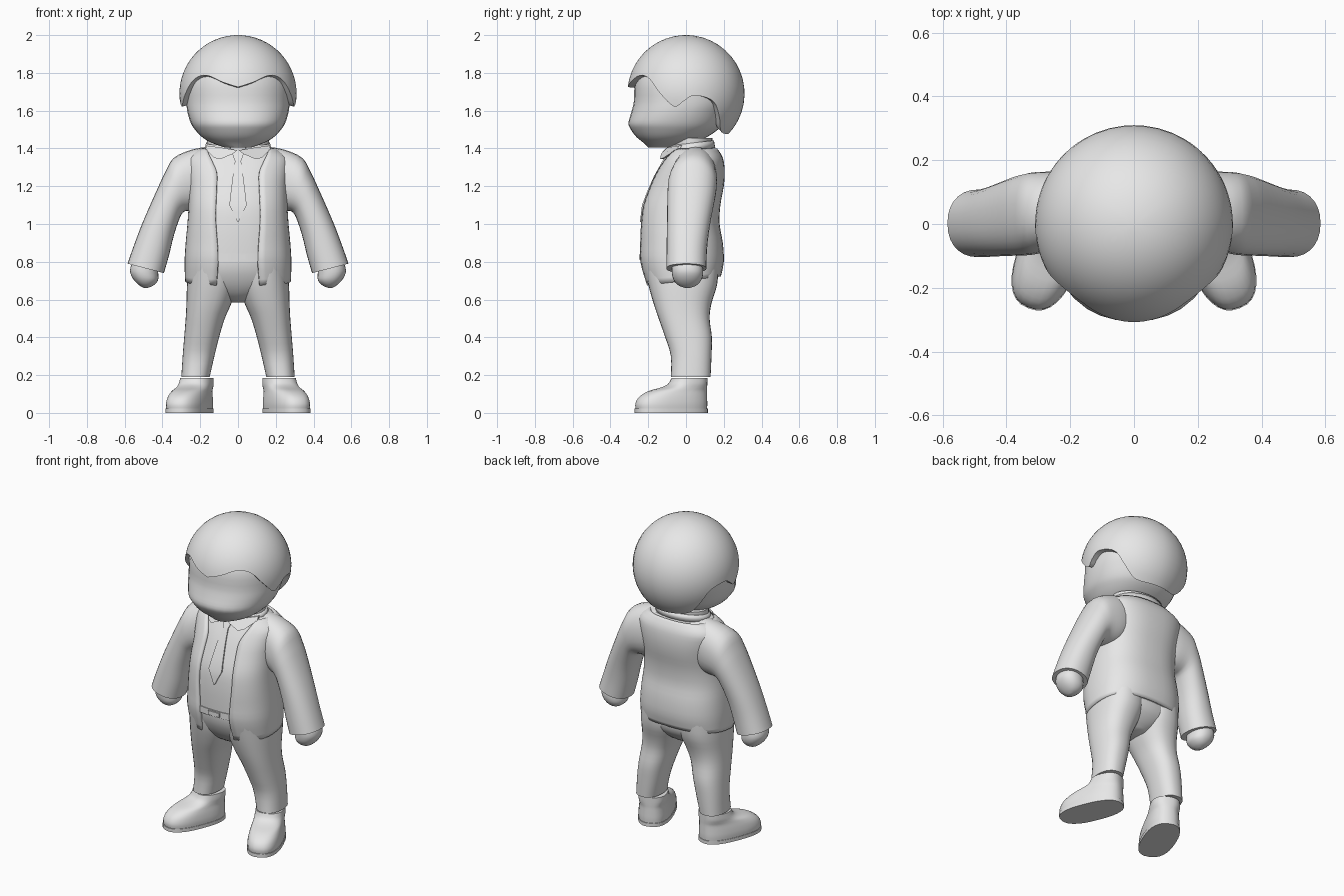
import bpy, bmesh, math
from mathutils import Vector, Matrix

if "Cube" in bpy.data.objects:
    bpy.data.objects.remove(bpy.data.objects["Cube"])

grey = bpy.data.materials.new("plain_grey")
grey.diffuse_color = (0.8, 0.8, 0.8, 1)
grey.use_nodes = True
grey.node_tree.nodes["Principled BSDF"].inputs["Base Color"].default_value = grey.diffuse_color


def smooth_rows(rows, k=3):
    """Catmull-Rom interpolation between rows of section values."""
    out = []
    for i in range(len(rows) - 1):
        a, b = rows[max(i - 1, 0)], rows[i]
        c, d = rows[i + 1], rows[min(i + 2, len(rows) - 1)]
        for j in range(k):
            t = j / k
            out.append([0.5 * (2 * q + (r - p) * t + (2 * p - 5 * q + 4 * r - s) * t * t
                               + (3 * q - p - 3 * r + s) * t ** 3)
                        for p, q, r, s in zip(a, b, c, d)])
    out.append(list(rows[-1]))
    return out


def power(v, e):
    return math.copysign(abs(v) ** e, v)


def section(cx, rx, y0, y1, z, n=32, e=0.85, start=0.0):
    """Horizontal rounded section from the front round to the front again."""
    cy, ry = (y0 + y1) / 2, (y1 - y0) / 2
    steps = n + 1 if start else n
    pts = []
    for i in range(steps):
        t = start + (2 * math.pi - 2 * start) * i / n
        pts.append(Vector((cx + rx * power(math.sin(t), e), cy - ry * power(math.cos(t), e), z)))
    return pts


def loft(name, rings, closed=True, caps=True, mirror=False, solid=0, angle=42):
    bm = bmesh.new()
    vs = [[bm.verts.new(p) for p in r] for r in rings]
    n = len(vs[0])
    for a, b in zip(vs, vs[1:]):
        for i in range(n if closed else n - 1):
            j = (i + 1) % n
            bm.faces.new((a[i], a[j], b[j], b[i]))
    if caps:
        bm.faces.new(vs[0])
        bm.faces.new(vs[-1])
    bmesh.ops.recalc_face_normals(bm, faces=bm.faces)
    me = bpy.data.meshes.new(name)
    bm.to_mesh(me)
    bm.free()
    me.materials.append(grey)
    me.shade_smooth()
    me.set_sharp_from_angle(angle=math.radians(angle))
    ob = bpy.data.objects.new(name, me)
    bpy.context.collection.objects.link(ob)
    if solid:
        m = ob.modifiers.new("thickness", 'SOLIDIFY')
        m.thickness, m.offset = solid, -1
    if mirror:
        m = ob.modifiers.new("mirror", 'MIRROR')
        m.use_mirror_merge = False
    return ob


def plate(name, pts, t=0.009, mirror=False):
    front = [Vector(p) for p in pts]
    return loft(name, [front, [p + Vector((0, t, 0)) for p in front]], mirror=mirror)


# head: z, half width, front, back
head = [(1.405, .07, -.20, -.05), (1.43, .14, -.225, .04), (1.46, .19, -.262, .11),
        (1.50, .228, -.292, .17), (1.535, .25, -.305, .20), (1.59, .267, -.29, .225),
        (1.65, .274, -.276, .25), (1.75, .272, -.27, .255), (1.83, .235, -.235, .23),
        (1.90, .15, -.15, .15)]
loft("head", [section(0, w, f, b, z, e=.9) for z, w, f, b in smooth_rows(head)])

# hair: spherical cap with a wavy lower edge, angle from front -> edge height
edge = [(0, 1.725), (15, 1.75), (34, 1.787), (50, 1.768), (64, 1.69), (78, 1.622), (88, 1.652),
        (97, 1.68), (110, 1.67), (120, 1.64), (128, 1.57), (137, 1.505), (150, 1.48), (180, 1.475)]
half = smooth_rows(edge, 4)
R, CZ = .31, 1.69
columns = half + [(360 - a, z) for a, z in half[-2:0:-1]]


def hair_ring(f, r):
    pts = []
    for a, z in columns:
        p = max(.02, f) * math.acos(max(-1, (z - CZ) / R))
        t = math.radians(a)
        pts.append(Vector((r * math.sin(p) * math.sin(t), -r * math.sin(p) * math.cos(t),
                           CZ + r * math.cos(p))))
    return pts


loft("hair", [hair_ring(i / 16, R) for i in range(17)]
     + [hair_ring(1, .272), hair_ring(.8, .265), hair_ring(.4, .26)])

# neck
loft("neck", [section(0, .165, -.085, .14, z, e=1) for z in (1.30, 1.40, 1.455)])

# jacket: z, half width, front, back, half gap
jacket = [(.70, .28, -.215, .185, .115), (.80, .283, -.25, .20, .108), (.90, .277, -.252, .195, .112),
          (1.0, .268, -.25, .178, .12), (1.1, .262, -.238, .182, .12), (1.2, .262, -.20, .20, .115),
          (1.28, .27, -.162, .205, .115), (1.35, .268, -.12, .195, .145), (1.40, .20, -.088, .165, .168)]
shell = []
for i, (z, w, f, b, g) in enumerate(smooth_rows(jacket)):
    ring = section(0, w, f, b, z, 40, .8, math.asin(min(1, (g / w) ** (1 / .8))))
    if z < .79:  # hem drops toward the front
        for p in ring:
            p.z += .12 * p.y * (.79 - z) / .09
    shell.append(ring)
loft("jacket", shell, closed=False, caps=False, solid=.02, angle=50)

# shirt sits just inside the jacket
shirt = [(z, w - .018, f + .014, b - .018) for z, w, f, b, g in jacket[1:]]
loft("shirt", [section(0, w, f, b, z, 40, .8) for z, w, f, b in smooth_rows(shirt)])


def chest_y(z):
    rows = [(r[0], r[2]) for r in shirt]
    for (a, p), (b, q) in zip(rows, rows[1:]):
        if z <= b:
            return p + (q - p) * (z - a) / (b - a)
    return rows[-1][1]


# tie, made of rows running down the chest
for name, spec in (("tie_knot", [(1.39, .032), (1.365, .028), (1.335, .018)]),
                   ("tie_blade", [(1.335, .016), (1.25, .028), (1.17, .038), (1.1, .046), (1.06, .026), (1.01, .002)])):
    rings = []
    for z, w in spec:
        y = chest_y(z) - .009
        rings.append([Vector((-w, y, z)), Vector((w, y, z)), Vector((w, y + .014, z)), Vector((-w, y + .014, z))])
    loft(name, rings)

# shirt collar: stand around the neck plus two pointed flaps
stand = []
for w, f, b, z in ((.178, -.10, .155, 1.385), (.17, -.092, .148, 1.425)):
    ring = section(0, w, f, b, z, 32, 1, .25)
    for p in ring:
        p.z += .12 * p.y
    stand.append(ring)
loft("collar_stand", stand, closed=False, caps=False, solid=.012)
plate("collar_flap", [(.004, -.118, 1.39), (.03, -.132, 1.37), (.095, -.138, 1.343), (.125, -.12, 1.35),
                      (.172, -.05, 1.395), (.168, -.035, 1.415), (.09, -.1, 1.405)], .014, True)

# belt and buckle
loft("belt", [section(0, .264, -.242, .178, z, 40, .8) for z in (.805, .845)])
plate("buckle", [(x, -.248, z) for x, z in ((-.04, .812), (.04, .812), (.04, .838), (-.04, .838))])

# hips
hips = [(.585, .05, -.08, .06), (.62, .14, -.14, .11), (.68, .24, -.19, .155),
        (.76, .255, -.225, .165), (.84, .255, -.234, .17)]
loft("hips", [section(0, w, f, b, z, 32, .85) for z, w, f, b in smooth_rows(hips)])

# trouser legs: z, inner x, outer x, front, back
leg = [(.19, .15, .30, -.08, .13), (.30, .125, .293, -.08, .135), (.40, .10, .285, -.11, .137),
       (.50, .07, .277, -.145, .125), (.58, .035, .273, -.172, .135), (.68, .0, .27, -.2, .165),
       (.78, .0, .262, -.22, .172)]
loft("trouser_leg", [section((a + b) / 2, (b - a) / 2, f, k, z)
                     for z, a, b, f, k in smooth_rows(leg)], mirror=True)

# shoes, turned outward: z, half width, toe, heel
turn = Matrix.Translation((.215, .025, 0)) @ Matrix.Rotation(math.radians(22), 4, 'Z')


def shoe_rings(rows):
    return [[turn @ p for p in section(0, w, f, b, z, 32, .8)] for z, w, f, b in rows]


loft("shoe_sole", shoe_rings([(0, .1, -.312, .09), (.022, .1, -.312, .09)]), mirror=True)
loft("shoe", shoe_rings(smooth_rows([(.022, .097, -.307, .086), (.05, .098, -.308, .087),
     (.085, .094, -.287, .086), (.115, .088, -.235, .085), (.135, .086, -.16, .085),
     (.155, .086, -.118, .085), (.185, .083, -.10, .085)])), mirror=True)


def limb(name, rows, n=28):
    """Rows: upper/outer x, z, lower/inner x, z, y centre, y radius."""
    rings = []
    for ox, oz, ix, iz, yc, ry in smooth_rows(rows):
        ring = []
        for i in range(n):
            a = 2 * math.pi * i / n
            c, s = power(math.cos(a), .9), power(math.sin(a), .9)
            ring.append(Vector(((ox + ix) / 2 + (ox - ix) / 2 * c, yc + ry * s,
                                (oz + iz) / 2 + (oz - iz) / 2 * c)))
        rings.append(ring)
    return loft(name, rings, mirror=True)


# sleeves and hands
limb("sleeve", [(.13, 1.412, .13, 1.12, .05, .10), (.24, 1.395, .20, 1.08, .045, .118),
                (.34, 1.35, .262, 1.07, .035, .128), (.385, 1.275, .285, 1.065, .03, .128),
                (.425, 1.19, .305, 1.04, .025, .124), (.50, 1.02, .338, .945, .012, .113),
                (.55, .89, .365, .835, .004, .107), (.585, .79, .392, .74, .002, .106)])
limb("hand", [(.555, .81, .425, .77, .005, .08), (.572, .755, .422, .735, .008, .083),
              (.556, .71, .424, .70, .008, .074), (.525, .677, .45, .673, .008, .048),
              (.497, .661, .48, .661, .008, .012)])
